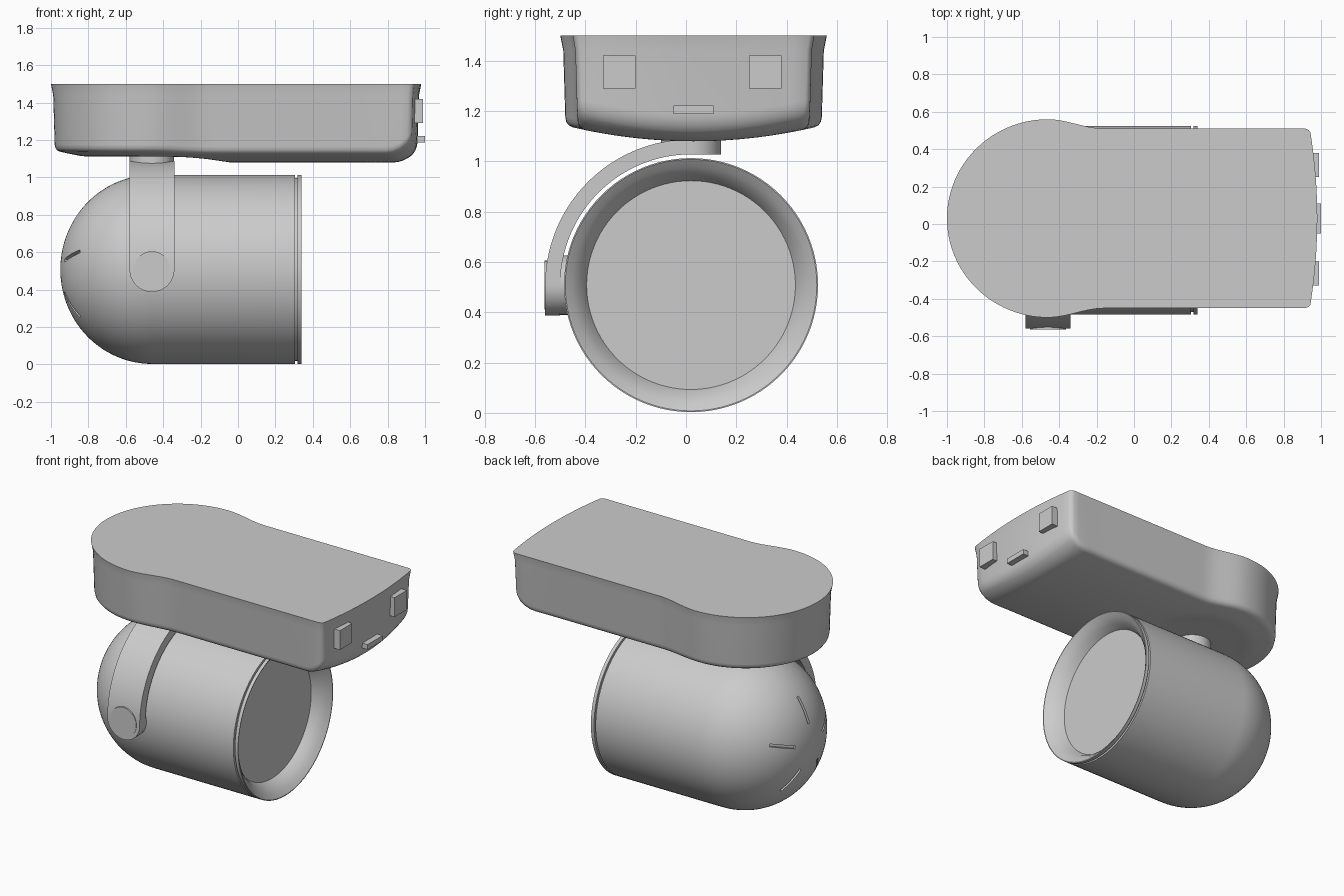
import bpy, bmesh
from math import sin, cos, pi, sqrt, hypot, radians, atan2
from mathutils import Matrix, Vector

if "Cube" in bpy.data.objects:
    bpy.data.objects.remove(bpy.data.objects["Cube"])


def finish(bm, name, angle=35):
    bmesh.ops.remove_doubles(bm, verts=bm.verts, dist=0.0004)
    bmesh.ops.recalc_face_normals(bm, faces=bm.faces)
    me = bpy.data.meshes.new(name)
    bm.to_mesh(me)
    bm.free()
    ob = bpy.data.objects.new(name, me)
    bpy.context.collection.objects.link(ob)
    smooth(ob, angle)
    return ob


def smooth(ob, angle):
    bpy.ops.object.select_all(action='DESELECT')
    ob.select_set(True)
    bpy.context.view_layer.objects.active = ob
    bpy.ops.object.shade_smooth_by_angle(angle=radians(angle))


def skin(name, rings, cap_start=False, cap_end=False, angle=35):
    """Join closed rings of equal length with quads."""
    bm = bmesh.new()
    vs = [[bm.verts.new(p) for p in r] for r in rings]
    n = len(rings[0])
    for a, b in zip(vs, vs[1:]):
        for i in range(n):
            bm.faces.new((a[i], a[(i + 1) % n], b[(i + 1) % n], b[i]))
    if cap_start:
        bm.faces.new(vs[0])
    if cap_end:
        bm.faces.new(vs[-1])
    return finish(bm, name, angle)


def cylinder(name, loc, r, depth, rot=None):
    bm = bmesh.new()
    m = Matrix.Translation(loc) @ (rot or Matrix())
    bmesh.ops.create_cone(bm, cap_ends=True, segments=48, radius1=r, radius2=r, depth=depth, matrix=m)
    return finish(bm, name)


def box(name, loc, size, rot=None):
    bm = bmesh.new()
    m = Matrix.Translation(loc) @ (rot or Matrix()) @ Matrix.Diagonal((*size, 1))
    bmesh.ops.create_cube(bm, size=1, matrix=m)
    return finish(bm, name)


def ease(t):
    t = max(0, min(1, t))
    return t * t * (3 - 2 * t)


# Upper housing: round back end, narrower straight body, bowed end wall
MX, MY = -0.46, 0.03


def spine(x):
    return max(MX, min(0.6, x))


def half_width(x):
    return 0.53 - 0.05 * ease((x - MX) / 0.3)


def underside(x, y):
    v = (y - MY) / 0.48
    d = hypot(x - min(max(x, MX), 2), y - MY)
    z = 1.08 + 0.06 * min(1, d / 0.5) ** 2
    r = hypot(x - MX, y - MY)                       # flat disc around the mount
    k = ease((0.42 - r) / 0.14)
    z = z * (1 - k) + 1.115 * k
    u = min(max(x - 0.04 * (1 - v * v) - 0.785, 0), 0.16)   # rounded lower end
    return z + 0.16 - sqrt(0.16 ** 2 - u * u)


outline = [(MX + 0.54 * cos(a), MY + 0.53 * sin(a))
           for a in (pi / 2 + pi * i / 48 for i in range(49))]
xs = [MX + (0.915 - MX) * i / 36 for i in range(1, 37)]
outline += [(x, MY - half_width(x)) for x in xs]
outline += [(0.933, MY - 0.473)]
for i in range(17):
    v = -0.96 + 1.92 * i / 16
    outline.append((0.94 + 0.04 * (1 - v * v), MY + 0.48 * v))
outline += [(0.933, MY + 0.473)]
outline += [(x, MY + half_width(x)) for x in reversed(xs)]


def inset(p, d):
    sx, sy = spine(p[0]), MY
    L = hypot(p[0] - sx, p[1] - sy)
    f = 1 - d / L
    return sx + (p[0] - sx) * f, sy + (p[1] - sy) * f


rings = [[(x, y, 1.5) for x, y in outline],
         [(*inset(p, 0.012), 1.44) for p in outline]]
for d, lift in ((0.02, 0.035), (0.024, 0.017), (0.033, 0.005), (0.048, 0)):
    rings.append([(*q, underside(*q) + lift) for q in (inset(p, d) for p in outline)])
base = [inset(p, 0.048) for p in outline]
for k in range(1, 17):
    f = (k / 16) ** 1.3
    ring = []
    for x, y in base:
        q = (x + (spine(x) - x) * f, y + (MY - y) * f)
        ring.append((*q, underside(*q)))
    rings.append(ring)
skin("housing", rings, cap_start=True)

# Small pads on the end wall
for i, y in enumerate((-0.265, 0.315)):
    box(f"end_pad_{i + 1}", (0.965, y, 1.355), (0.05, 0.13, 0.13))
box("end_slot", (0.97, 0.03, 1.205), (0.06, 0.16, 0.034))

# Lamp head: revolved dome, barrel with groove, dished rim and lens
HY, HZ, R = 0.02, 0.508, 0.505
prof = [(MX - 0.49 * cos(a), R * sin(a)) for a in (pi / 2 * i / 28 for i in range(29))]
prof += [(0.305, R), (0.305, 0.49), (0.317, 0.49), (0.317, R), (0.34, R), (0.34, 0.5),
         (0.318, 0.47), (0.285, 0.438), (0.24, 0.415), (0.24, 0)]
N = 96
head = skin("lamp_head", [[(x, HY + r * cos(2 * pi * i / N), HZ + r * sin(2 * pi * i / N))
                           for i in range(N)] for x, r in prof])

# Five radial vent slits cut in the dome
for i in range(5):
    rot = Matrix.Rotation(radians(-90 + 72 * i), 4, 'X') @ Matrix.Translation((-0.893, -0.235, 0))
    rot = rot @ Matrix.Rotation(atan2(-0.18, 0.09), 4, 'Z')
    cut = box("vent_cutter", (0, HY, HZ), (0.18, 0.05, 0.018), rot)
    cut.hide_render = True
    mod = head.modifiers.new("vent", 'BOOLEAN')
    mod.object, mod.operation, mod.solver = cut, 'DIFFERENCE', 'EXACT'
    bpy.context.view_layer.objects.active = head
    bpy.ops.object.modifier_apply(modifier=mod.name)
    bpy.data.objects.remove(cut)
smooth(head, 30)

# Curved arm: flat strap with round ends, wrapping from the side to the top
W = 0.12
sections = []                                       # (outer yz, inner yz, half width)
ends = [pi / 2 * i / 14 for i in range(15)]
for a in ends:
    z = HZ - W * cos(a)
    sections.append(((HY - 0.58, z), (HY - 0.52, z), max(W * sin(a), 0.002)))
for i in range(1, 33):
    a = pi - pi / 2 * i / 32
    sections.append(((HY + 0.58 * cos(a), HZ + 0.58 * sin(a)),
                     (HY + 0.52 * cos(a), HZ + 0.52 * sin(a)), W))
for a in ends[1:]:
    y = HY + W * sin(a)
    sections.append(((y, HZ + 0.58), (y, HZ + 0.52), max(W * cos(a), 0.002)))
skin("arm", [[(MX - w, *o), (MX + w, *o), (MX + w, *i), (MX - w, *i)] for o, i, w in sections],
     True, True)

# Pivot and mounting neck
side = Matrix.Rotation(pi / 2, 4, 'X')
cylinder("pivot_boss", (MX, -0.503, HZ), 0.118, 0.09, side)
cylinder("pivot_cap", (MX, -0.545, HZ), 0.097, 0.036, side)
cylinder("mount_neck", (MX, HY, 1.095), 0.119, 0.12)
